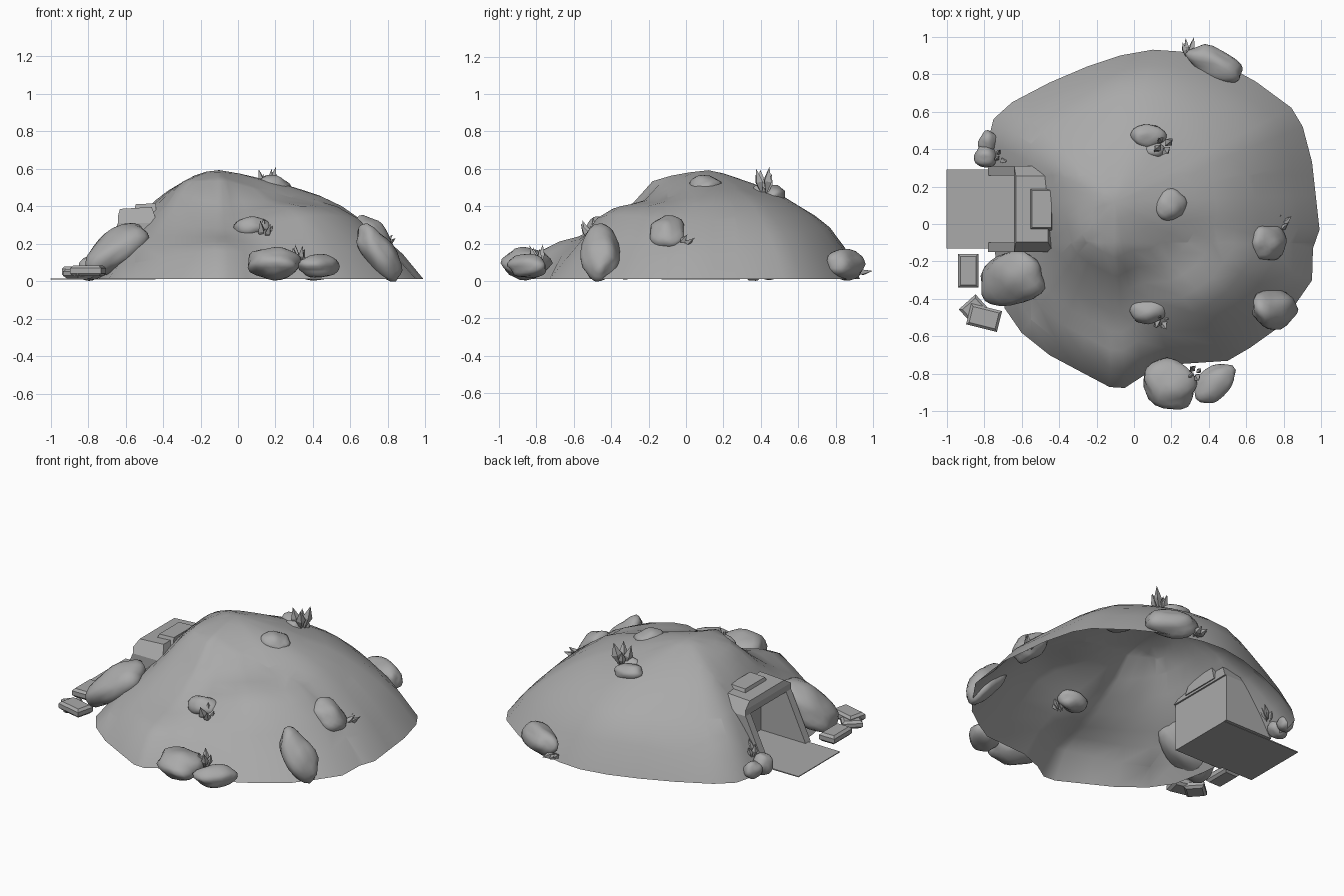
import bpy, bmesh, math, random
from mathutils import Vector, Euler, noise

if "Cube" in bpy.data.objects:
    bpy.data.objects.remove(bpy.data.objects["Cube"])

random.seed(4)
stone = bpy.data.materials.new("dark_grey")
stone.diffuse_color = (.4, .4, .4, 1)
stone.use_nodes = True
stone.node_tree.nodes["Principled BSDF"].inputs["Base Color"].default_value = stone.diffuse_color


def finish(bm, name, smooth=None):
    bmesh.ops.recalc_face_normals(bm, faces=bm.faces)
    me = bpy.data.meshes.new(name)
    bm.to_mesh(me)
    bm.free()
    me.materials.append(stone)
    ob = bpy.data.objects.new(name, me)
    bpy.context.collection.objects.link(ob)
    if smooth:
        bpy.ops.object.select_all(action='DESELECT')
        ob.select_set(True)
        bpy.context.view_layer.objects.active = ob
        bpy.ops.object.shade_smooth_by_angle(angle=math.radians(smooth))
    return ob


# Mound: rim outline shrunk towards the peak, heights blended from slope profiles
PEAK = Vector((-0.1, 0.12))
RIM = [(.99, -.03), (.97, .15), (.95, .33), (.90, .52), (.84, .62), (.65, .76), (.54, .82),
       (.40, .88), (.25, .92), (.1, .93), (-.07, .90), (-.25, .84), (-.45, .755), (-.65, .65),
       (-.75, .56), (-.78, .44), (-.77, .3), (-.76, .12), (-.75, -.08), (-.73, -.25), (-.69, -.45),
       (-.6, -.58), (-.45, -.70), (-.3, -.78), (-.13, -.87), (-.05, -.875), (.05, -.81),
       (.2, -.75), (.5, -.73), (.62, -.66), (.76, -.56), (.86, -.43), (.95, -.3), (.955, -.13)]
RIGHT = [.59, .575, .55, .52, .485, .45, .40, .325, .24, .14, .01]
BACK = [.59, .575, .545, .515, .48, .45, .40, .355, .295, .185, .01]
LEFT = [.59, .585, .565, .53, .485, .425, .36, .29, .20, .11, .01]
FRONT = [.59, .58, .56, .53, .42, .35, .285, .24, .21, .16, .01]
FRONT_LEFT = [.59, .58, .56, .535, .47, .38, .30, .23, .17, .09, .01]
FRONT_RIGHT = [.59, .575, .54, .49, .44, .415, .40, .35, .22, .11, .01]
BACK_RIGHT = [(a + b) / 2 for a, b in zip(RIGHT, BACK)]
BACK_LEFT = [(a + b) / 2 for a, b in zip(LEFT, BACK)]
SLOPES = [RIGHT, BACK_RIGHT, BACK, BACK_LEFT, LEFT, FRONT_LEFT, FRONT, FRONT_RIGHT]


def height(a, i):
    q = (a / (math.pi / 4)) % 8
    k = int(q) % 8
    f = (1 - math.cos((q - int(q)) * math.pi)) / 2
    return SLOPES[k][i] * (1 - f) + SLOPES[(k + 1) % 8][i] * f


bm = bmesh.new()
top = bm.verts.new((*PEAK, .592))
rings = []
for i in range(1, 11):
    ring = []
    for r in RIM:
        d = Vector(r) - PEAK
        p = PEAK + d * i / 10
        z = height(math.atan2(d.y, d.x), i)
        if i < 10:
            z += .012 * noise.noise((p.x * 4, p.y * 4, 2)) * min(1, i / 4)
        ring.append(bm.verts.new((p.x, p.y, z)))
    rings.append(ring)
n = len(RIM)
for j in range(n):
    bm.faces.new((top, rings[0][j], rings[0][(j + 1) % n]))
    for a, b in zip(rings, rings[1:]):
        bm.faces.new((a[j], b[j], b[(j + 1) % n], a[(j + 1) % n]))
# doorway opening in the mound
for co, no in (((0, -.1, 0), (0, 1, 0)), ((0, .26, 0), (0, 1, 0)), ((-.55, 0, 0), (1, 0, 0))):
    bmesh.ops.bisect_plane(bm, geom=bm.verts[:] + bm.edges[:] + bm.faces[:],
                           plane_co=co, plane_no=no)
hole = [f for f in bm.faces if f.calc_center_median().x < -.55
        and -.1 < f.calc_center_median().y < .26]
bmesh.ops.delete(bm, geom=hole, context='FACES')
finish(bm, "mound", 50)


def prism(name, profile, y0, y1, inset=0):
    """Extrude an (x, z) profile along y; inset raises chamfers on the ends of the top."""
    bm = bmesh.new()
    lo = min(p[1] for p in profile)
    ends = [[bm.verts.new((x, y + s * (inset if z > lo + .07 else 0), z)) for x, z in profile]
            for y, s in ((y0, 1), (y1, -1))]
    bm.faces.new(ends[0])
    bm.faces.new(ends[1])
    m = len(profile)
    for j in range(m):
        k = (j + 1) % m
        bm.faces.new((ends[0][j], ends[0][k], ends[1][k], ends[1][j]))
    return finish(bm, name)


# Slanted entrance: jambs, lintel, cap, chamber and path
jamb = [(-.78, .01), (-.64, .31), (-.44, .31), (-.44, .01)]
prism("door_jamb_front", jamb, -.15, -.1)
prism("door_jamb_back", jamb, .26, .31)
prism("door_lintel", [(-.64, .31), (-.64, .35), (-.63, .385), (-.46, .395), (-.43, .31)],
      -.15, .31, .055)
prism("door_cap", [(-.57, .33), (-.545, .41), (-.44, .415), (-.43, .33)], -.05, .21, .03)
prism("chamber_back", [(-.46, .01), (-.46, .31), (-.44, .31), (-.44, .01)], -.1, .26)
prism("path", [(-1, .008), (-1, .013), (-.44, .02), (-.44, .008)], -.13, .29)


def rock(c, r, tilt=0, turn=0, name="boulder"):
    bm = bmesh.new()
    bmesh.ops.create_icosphere(bm, subdivisions=3, radius=1)
    rot = Euler((0, math.radians(tilt), math.radians(turn))).to_matrix()
    off = Vector((random.random() * 50, random.random() * 50, 0))
    for v in bm.verts:
        p = v.co * (1.03 + .22 * noise.noise(v.co * 1.3 + off))
        v.co = rot @ Vector((p.x * r[0], p.y * r[1], p.z * r[2])) + Vector(c)
    finish(bm, name, 60)


rock((.19, -.855, .095), (.145, .125, .085), 0, -35)
rock((.43, -.85, .078), (.12, .085, .062), 0, 45)
rock((-.655, -.29, .165), (.2, .145, .095), -38, 12)
rock((.75, -.455, .155), (.165, .1, .08), 52)
rock((.715, -.1, .25), (.115, .095, .07), 45)
rock((.19, .1, .515), (.088, .085, .045), 12)
rock((.075, -.465, .285), (.095, .065, .055))
rock((.43, .855, .09), (.155, .08, .078), 0, -28)
rock((.08, .47, .465), (.09, .058, .045), 10)
rock((.11, .39, .47), (.06, .04, .04), 0, 0, "pebble")
rock((-.79, .36, .065), (.062, .055, .065), 0, 0, "pebble")
rock((-.78, .44, .055), (.05, .055, .05), 0, 0, "pebble")


# Grass tufts: pointed four-sided blades fanned round a leaning direction
def tuft(base, lean, length, count=4):
    bm = bmesh.new()
    for i in range(count):
        a = i * 2 * math.pi / count + .5
        side = Vector((math.cos(a), math.sin(a), 0))
        d = (Vector(lean).normalized() + side * .25).normalized()
        u = d.orthogonal().normalized()
        w = d.cross(u)
        h = length * random.uniform(.7, 1)
        b = Vector(base) + side * length * .1
        tip, root = bm.verts.new(b + d * h), bm.verts.new(b)
        mid = [bm.verts.new(b + d * h * .5 + q)
               for q in (u * h * .2, w * h * .15, -u * h * .2, -w * h * .15)]
        for j in range(4):
            bm.faces.new((tip, mid[j], mid[(j + 1) % 4]))
            bm.faces.new((root, mid[(j + 1) % 4], mid[j]))
    finish(bm, "grass_tuft")


tuft((.155, .42, .46), (0, 0, 1), .16)
tuft((.77, -.03, .18), (.5, .7, .6), .12, 3)
tuft((.14, -.5, .21), (.15, -.3, 1), .13)
tuft((.325, -.79, .08), (0, -.1, 1), .12)
tuft((.29, .89, .04), (0, 1, .15), .11)
tuft((-.72, .36, .08), (.2, .05, 1), .12)


# Loose bricks with chamfered tops and bottoms
def brick(c, size, turn):
    bm = bmesh.new()
    bmesh.ops.create_cube(bm, size=1)
    for v in bm.verts:
        v.co = Vector((v.co.x * size[0], v.co.y * size[1], v.co.z * size[2]))
    flat = [e for e in bm.edges if abs(e.verts[0].co.z - e.verts[1].co.z) < 1e-4]
    bmesh.ops.bevel(bm, geom=flat, offset=.014, segments=1, affect='EDGES')
    ob = finish(bm, "brick")
    ob.location = c
    ob.rotation_euler.z = math.radians(turn)


brick((-.885, -.25, .05), (.11, .18, .055), 0)
brick((-.80, -.5, .055), (.17, .115, .055), -14)
brick((-.85, -.46, .04), (.12, .12, .05), 42)
